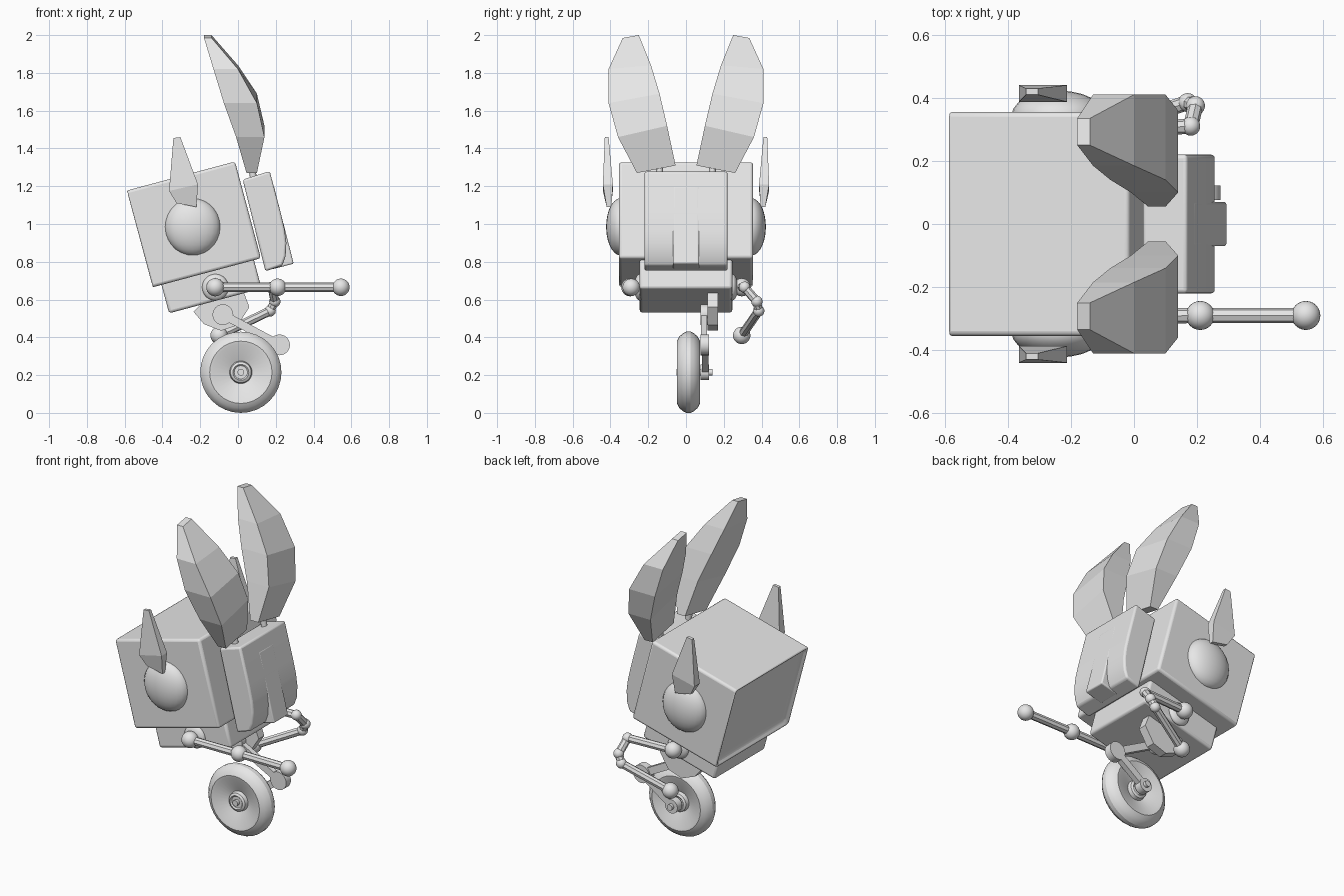
import bpy, bmesh, math
from mathutils import Vector, Matrix

if "Cube" in bpy.data.objects:
    bpy.data.objects.remove(bpy.data.objects["Cube"], do_unlink=True)

grey = bpy.data.materials.new("light grey")
grey.use_nodes = True
grey.diffuse_color = (0.8, 0.8, 0.8, 1)
grey.node_tree.nodes["Principled BSDF"].inputs["Base Color"].default_value = (0.8, 0.8, 0.8, 1)
TILT = math.radians(-15)


def finish(name, bm, bevel=0, smooth=0):
    bmesh.ops.recalc_face_normals(bm, faces=bm.faces)
    mesh = bpy.data.meshes.new(name)
    bm.to_mesh(mesh)
    bm.free()
    mesh.materials.append(grey)
    ob = bpy.data.objects.new(name, mesh)
    bpy.context.collection.objects.link(ob)
    if bevel:
        mod = ob.modifiers.new("Bevel", "BEVEL")
        mod.width, mod.segments, mod.limit_method = bevel, 3, "ANGLE"
    if smooth:
        bpy.ops.object.select_all(action="DESELECT")
        ob.select_set(True)
        bpy.context.view_layer.objects.active = ob
        bpy.ops.object.shade_smooth_by_angle(angle=math.radians(smooth))
    return ob


def loft(name, rings, bevel=0, smooth=0):
    bm = bmesh.new()
    vs = [[bm.verts.new(p) for p in ring] for ring in rings]
    n = len(vs[0])
    for a, b in zip(vs, vs[1:]):
        for i in range(n):
            bm.faces.new((a[i], a[(i + 1) % n], b[(i + 1) % n], b[i]))
    bm.faces.new(vs[0])
    bm.faces.new(vs[-1])
    return finish(name, bm, bevel, smooth)


def prism(name, outline, y0, y1, bevel=0, smooth=0):
    return loft(name, [[(x, y, z) for x, z in outline] for y in (y0, y1)], bevel, smooth)


def ball(name, center, radii):
    bm = bmesh.new()
    bmesh.ops.create_uvsphere(bm, u_segments=24, v_segments=14, radius=1,
                              matrix=Matrix.Translation(center) @ Matrix.Diagonal((*radii, 1)))
    return finish(name, bm, smooth=40)


def rod(name, a, b, r, sides=12):
    a, b = Vector(a), Vector(b)
    d = b - a
    m = Matrix.Translation((a + b) / 2) @ d.to_track_quat("Z", "Y").to_matrix().to_4x4()
    bm = bmesh.new()
    bmesh.ops.create_cone(bm, cap_ends=True, segments=sides, radius1=r, radius2=r,
                          depth=d.length, matrix=m)
    return finish(name, bm, smooth=40)


def tilted_box(name, center, size, recess=False):
    bm = bmesh.new()
    bmesh.ops.create_cube(bm, size=1, matrix=Matrix.Diagonal((*size, 1)))
    if recess:
        face = min(bm.faces, key=lambda f: f.calc_center_median().x)
        bmesh.ops.inset_region(bm, faces=[face], thickness=0.045)
        bmesh.ops.translate(bm, verts=face.verts, vec=(0.03, 0, 0))
    ob = finish(name, bm, 0.015, 30)
    ob.location = center
    ob.rotation_euler.y = TILT
    return ob


# Head with recessed back panel, and torso
tilted_box("head", (-0.237, 0, 0.997), (0.6, 0.71, 0.53), recess=True)
tilted_box("torso", (-0.142, 0, 0.675), (0.507, 0.49, 0.17))

# Muzzle: rounded cheeks with a straight nose strip between
prism("cheeks", [(0.025, 1.235), (0.168, 1.28), (0.226, 1.06), (0.247, 0.97), (0.256, 0.9),
                 (0.252, 0.83), (0.235, 0.78), (0.145, 0.75)], -0.22, 0.22, 0.012, 40)
prism("nose_strip", [(0.1, 1.2), (0.19, 1.2), (0.295, 0.79), (0.18, 0.76)], -0.07, 0.07, 0.008, 30)

# Ear sections: x back, x front, y inner, z inner, y outer, z outer
EAR = [(0.045, 0.10, 0.055, 1.31, 0.26, 1.27),
       (-0.01, 0.14, 0.10, 1.52, 0.36, 1.46),
       (-0.075, 0.10, 0.14, 1.69, 0.41, 1.64),
       (-0.13, 0.0, 0.185, 1.84, 0.41, 1.82),
       (-0.18, -0.14, 0.25, 2.0, 0.335, 1.985)]

for s, side in ((1, "left"), (-1, "right")):
    # Tall ears on short pegs
    loft(side + "_ear", [[(xb, s * yi, zi), (xf, s * yi, zi), (xf, s * yo, zo), (xb, s * yo, zo)]
                         for xb, xf, yi, zi, yo, zo in EAR])
    rod(side + "_ear_peg", (0.085, s * 0.14, 1.22), (0.07, s * 0.14, 1.32), 0.018)
    # Side domes and antenna blades
    ball(side + "_dome", (-0.24, s * 0.345, 0.985), (0.148, 0.078, 0.152))
    loft(side + "_antenna", [
        [(x0, s * y0, z0), (x1, s * y0, z1), (x1, s * y1, z1), (x0, s * y1, z0)]
        for x0, z0, x1, z1, y0, y1 in ((-0.325, 1.11, -0.22, 1.09, 0.395, 0.42),
                                       (-0.365, 1.175, -0.212, 1.21, 0.387, 0.44),
                                       (-0.342, 1.455, -0.305, 1.46, 0.41, 0.43))])
    # Arms: one straight forward, one folded back
    shoulder = (-0.12, s * 0.295, 0.665)
    ball(side + "_shoulder_socket", (-0.12, s * 0.245, 0.665), (0.07, 0.03, 0.07))
    ball(side + "_shoulder", shoulder, (0.048,) * 3)
    if s < 0:
        path = [shoulder, (0.21, -0.29, 0.665), (0.545, -0.29, 0.665)]
        joint = 0.046
    else:
        path = [shoulder, (0.18, 0.31, 0.665), (0.195, 0.375, 0.59),
                (0.17, 0.385, 0.54), (-0.1, 0.295, 0.41)]
        joint = 0.03
    for i, (a, b) in enumerate(zip(path, path[1:])):
        rod(f"{side}_arm_{i}", a, b, 0.024, 8)
        last = i == len(path) - 2
        ball(f"{side}_{'hand' if last else 'elbow'}_{i}", b, (0.046 if last else joint,) * 3)

# Hip bracket and folded leg linkage
prism("hip_bracket", [(-0.235, 0.535), (-0.18, 0.47), (-0.09, 0.435), (0.0, 0.465),
                      (0.06, 0.56), (0.03, 0.64), (-0.15, 0.62)], 0.115, 0.17)
hip, knee, axle = (-0.08, 0.52), (0.22, 0.36), (0.015, 0.215)


def bar(name, a, b, half, y0, y1):
    d = Vector((b[0] - a[0], b[1] - a[1])).normalized() * half
    prism(name, [(a[0] - d.y, a[1] + d.x), (b[0] - d.y, b[1] + d.x),
                 (b[0] + d.y, b[1] - d.x), (a[0] + d.y, a[1] - d.x)], y0, y1)


bar("upper_link", hip, knee, 0.022, 0.08, 0.112)
bar("lower_link", knee, axle, 0.022, 0.085, 0.118)
for name, (x, z), r in (("hip_disc", hip, 0.055), ("knee_disc", knee, 0.055),
                        ("axle_disc", axle, 0.042)):
    rod(name, (x, 0.076, z), (x, 0.122, z), r, 24)
rod("axle_pin", (0.015, -0.05, 0.215), (0.015, 0.14, 0.215), 0.018, 16)

# Wheel spun around its axle, dished on both sides
half = [(0.001, 0.045), (0.035, 0.045), (0.042, 0.052), (0.055, 0.045), (0.06, 0.022),
        (0.15, 0.058), (0.165, 0.061), (0.19, 0.048), (0.207, 0.028), (0.215, 0.012)]
profile = half + [(r, -y) for r, y in reversed(half)]
SIDES = 32
rings = []
for r, y in profile:
    angles = [2 * math.pi * k / SIDES for k in range(SIDES)]
    rings.append([(0.015 + r * math.cos(t), 0.013 + y, 0.215 + r * math.sin(t)) for t in angles])
loft("wheel", rings, smooth=25)
